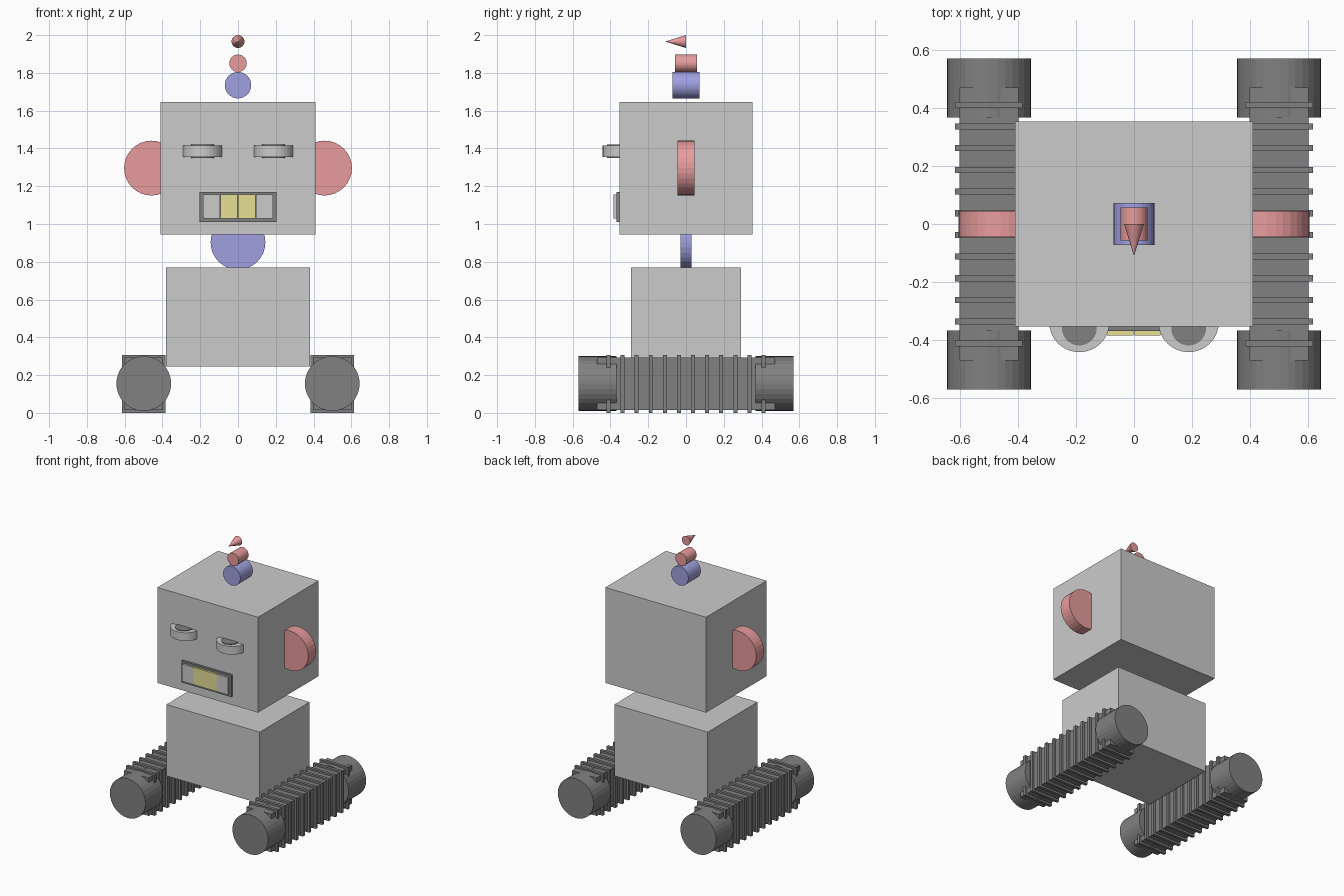
import bpy
from math import pi

if "Cube" in bpy.data.objects:
    bpy.data.objects.remove(bpy.data.objects["Cube"])


def material(name, rgb):
    m = bpy.data.materials.new(name)
    m.diffuse_color = (*rgb, 1)
    m.use_nodes = True
    m.node_tree.nodes["Principled BSDF"].inputs["Base Color"].default_value = m.diffuse_color
    return m


RED = material("red", (0.8, 0.33, 0.33))
BLUE = material("blue", (0.35, 0.35, 0.75))
YELLOW = material("yellow", (0.8, 0.75, 0.3))
DARK = material("dark_grey", (0.22, 0.22, 0.22))
LIGHT = material("light_grey", (0.9, 0.9, 0.9))


def finish(name, mat):
    ob = bpy.context.object
    ob.name = name
    if mat:
        ob.data.materials.append(mat)
    return ob


def box(name, x, y, z, mat=None):
    """Box from (min, max) ranges."""
    r = (x, y, z)
    bpy.ops.mesh.primitive_cube_add(size=1, location=[(a + b) / 2 for a, b in r])
    ob = finish(name, mat)
    ob.scale = [b - a for a, b in r]
    bpy.ops.object.transform_apply(location=False, rotation=False, scale=True)
    return ob


def disc(name, radius, depth, loc, mat, axis="Y"):
    rot = (pi / 2, 0, 0) if axis == "Y" else (0, 0, 0)
    bpy.ops.mesh.primitive_cylinder_add(vertices=32, radius=radius, depth=depth,
                                        location=loc, rotation=rot)
    return finish(name, mat)


# Body, neck and head
box("body", (-0.38, 0.38), (-0.29, 0.29), (0.245, 0.77))
disc("neck", 0.145, 0.06, (0, 0, 0.903), BLUE)
box("head", (-0.41, 0.41), (-0.352, 0.352), (0.945, 1.647))

# Mouth with four teeth
box("mouth", (-0.203, 0.203), (-0.368, -0.34), (1.01, 1.17), DARK)
for i in range(4):
    x = -0.186 + i * 0.0935
    box(f"tooth_{i + 1}", (x, x + 0.0905), (-0.383, -0.35), (1.028, 1.155),
        YELLOW if i in (1, 2) else LIGHT)

# Antenna stack
disc("antenna_base", 0.07, 0.145, (0, 0, 1.735), BLUE)
disc("antenna_middle", 0.046, 0.115, (0, 0, 1.851), RED)
bpy.ops.mesh.primitive_cone_add(vertices=32, radius1=0.034, radius2=0, depth=0.11,
                                location=(0, -0.055, 1.966), rotation=(pi / 2, 0, 0))
finish("antenna_tip", RED)

# Parts repeated on both sides
for side, s in (("left", -1), ("right", 1)):
    disc(f"ear_{side}", 0.145, 0.09, (s * 0.458, 0, 1.296), RED)
    disc(f"eye_{side}", 0.104, 0.06, (s * 0.188, -0.337, 1.385), LIGHT, "Z")
    disc(f"pupil_{side}", 0.06, 0.07, (s * 0.188, -0.358, 1.385), DARK, "Z")

    # Track block, end wheels and treads
    cx = s * 0.499
    box(f"track_{side}", (cx - 0.101, cx + 0.101), (-0.47, 0.47), (0.014, 0.294), DARK)
    for end, e in (("front", -1), ("back", 1)):
        disc(f"wheel_{end}_{side}", 0.145, 0.203, (cx, e * 0.4685, 0.155), DARK)
    tread = box(f"treads_{side}", (cx - 0.116, cx + 0.116), (-0.421, -0.4),
                (0, 0.307), DARK)
    arr = tread.modifiers.new("repeat", "ARRAY")
    arr.count = 12
    arr.use_relative_offset = False
    arr.use_constant_offset = True
    arr.constant_offset_displace = (0, 0.0746, 0)
